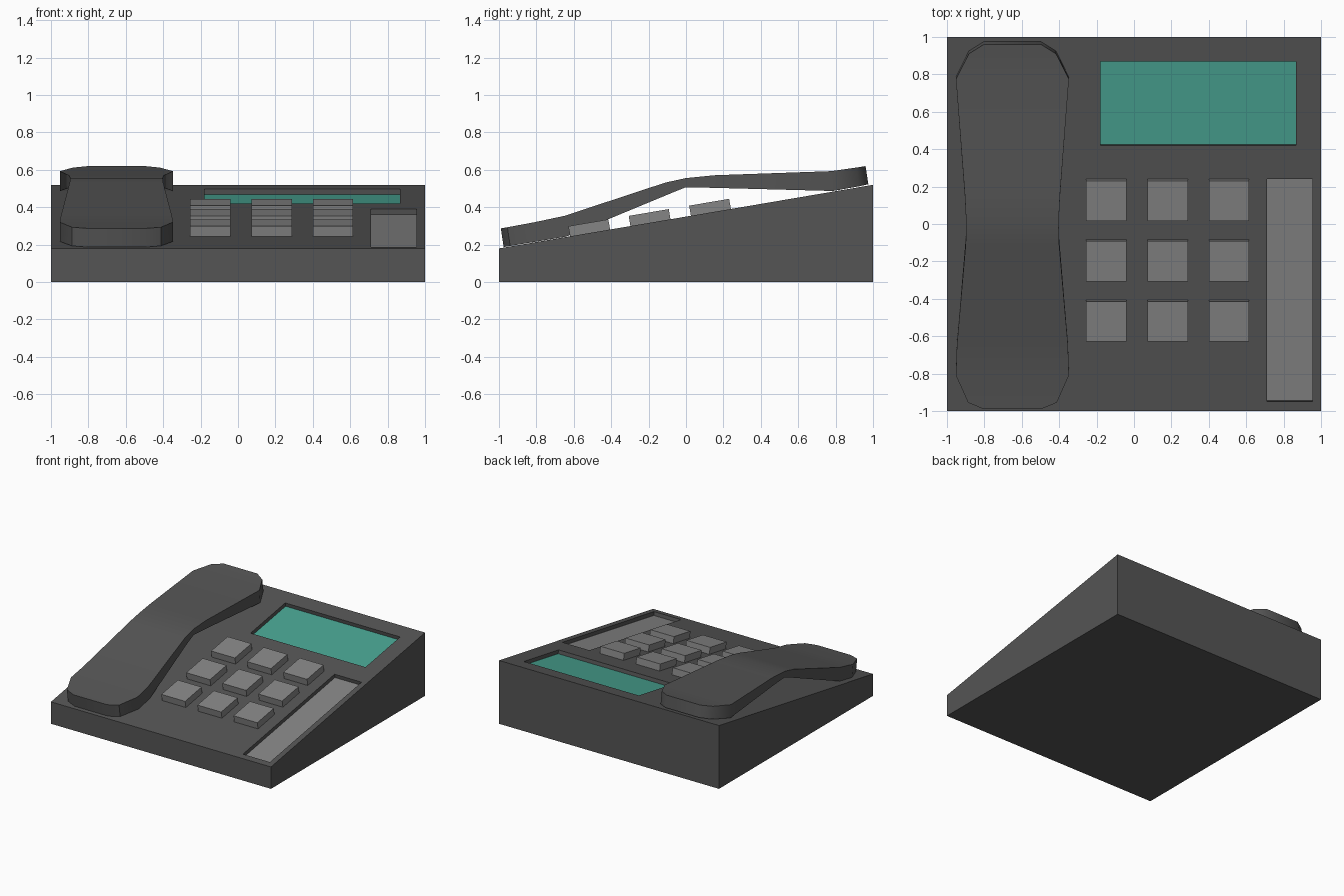
import bpy, bmesh, math
from mathutils import Matrix

if "Cube" in bpy.data.objects:
    bpy.data.objects.remove(bpy.data.objects["Cube"])

SLOPE = 0.17
TILT = math.atan(SLOPE)


def material(name, rgb):
    m = bpy.data.materials.new(name)
    m.diffuse_color = (*rgb, 1)
    m.use_nodes = True
    m.node_tree.nodes["Principled BSDF"].inputs["Base Color"].default_value = m.diffuse_color
    return m


CASE = material("charcoal plastic", (0.09, 0.09, 0.09))
KEY = material("grey plastic", (0.235, 0.235, 0.235))
SCREEN = material("teal display", (0.065, 0.366, 0.285))


def finish(name, bm, mat):
    bmesh.ops.recalc_face_normals(bm, faces=bm.faces[:])
    mesh = bpy.data.meshes.new(name)
    bm.to_mesh(mesh)
    bm.free()
    ob = bpy.data.objects.new(name, mesh)
    bpy.context.collection.objects.link(ob)
    mesh.materials.append(mat)
    return ob


def deck_box(name, x0, x1, y0, y1, low, high, mat):
    """Box lying on the sloped deck; low and high are heights off the deck."""
    y = (y0 + y1) / 2
    frame = Matrix.Translation((0, y, 0.35 + SLOPE * y)) @ Matrix.Rotation(TILT, 4, 'X')
    size = (x1 - x0, (y1 - y0) / math.cos(TILT), high - low)
    local = Matrix.Translation(((x0 + x1) / 2, 0, (low + high) / 2))
    bm = bmesh.new()
    bmesh.ops.create_cube(bm, size=1, matrix=frame @ local @ Matrix.Diagonal((*size, 1)))
    return finish(name, bm, mat)


# Wedge base: side profile extruded across x
bm = bmesh.new()
profile = [(-1, 0), (1, 0), (1, 0.52), (-1, 0.18)]
face = bm.faces.new([bm.verts.new((-1, y, z)) for y, z in profile])
ext = bmesh.ops.extrude_face_region(bm, geom=[face])
bmesh.ops.translate(bm, vec=(2, 0, 0),
                    verts=[v for v in ext["geom"] if isinstance(v, bmesh.types.BMVert)])
base = finish("base", bm, CASE)

# Recesses for the display and the side panel, each with a thin floor plate
DEPTH = 0.03
for name, rect, mat in (("display", (-0.18, 0.865, 0.42, 0.87), SCREEN),
                        ("side_panel", (0.71, 0.955, -0.95, 0.24), KEY)):
    cutter = deck_box("cutter", *rect, -DEPTH - 0.004, 0.1, CASE)
    cutter.hide_render = True
    mod = base.modifiers.new("recess", 'BOOLEAN')
    mod.operation = 'DIFFERENCE'
    mod.solver = 'EXACT'
    mod.object = cutter
    bpy.context.view_layer.objects.active = base
    bpy.ops.object.modifier_apply(modifier=mod.name)
    bpy.data.objects.remove(cutter)
    deck_box(name, *rect, -DEPTH - 0.004, -DEPTH, mat)

# Nine keys
for row in range(3):
    for col in range(3):
        x, y = -0.148 + 0.328 * col, -0.513 + 0.323 * row
        deck_box(f"key_{row}_{col}", x - 0.108, x + 0.108, y - 0.107, y + 0.107,
                 -0.005, 0.055, KEY)

# Handset: stations of (top y, half width, top z, bottom y, bottom z)
stations = [
    (-0.990, 0.153, 0.287, -0.975, 0.187),
    (-0.955, 0.237, 0.293, -0.940, 0.193),
    (-0.810, 0.302, 0.320, -0.795, 0.217),
    (-0.650, 0.297, 0.354, -0.640, 0.243),
    (-0.110, 0.250, 0.532, -0.080, 0.475),
    (0.000, 0.247, 0.556, 0.000, 0.507),
    (0.150, 0.254, 0.571, 0.140, 0.504),
    (0.775, 0.302, 0.593, 0.785, 0.487),
    (0.910, 0.233, 0.612, 0.925, 0.512),
    (0.960, 0.153, 0.620, 0.975, 0.523),
]
CX = -0.65
bm = bmesh.new()
rings = [[bm.verts.new(p) for p in ((CX - w, yt, zt), (CX + w, yt, zt),
                                    (CX + w, yb, zb), (CX - w, yb, zb))]
         for yt, w, zt, yb, zb in stations]
for a, b in zip(rings, rings[1:]):
    for i in range(4):
        j = (i + 1) % 4
        bm.faces.new((a[i], a[j], b[j], b[i]))
bm.faces.new(rings[0])
bm.faces.new(rings[-1])
handset = finish("handset", bm, CASE)
bpy.ops.object.select_all(action='DESELECT')
handset.select_set(True)
bpy.context.view_layer.objects.active = handset
bpy.ops.object.shade_smooth_by_angle(angle=math.radians(35))
